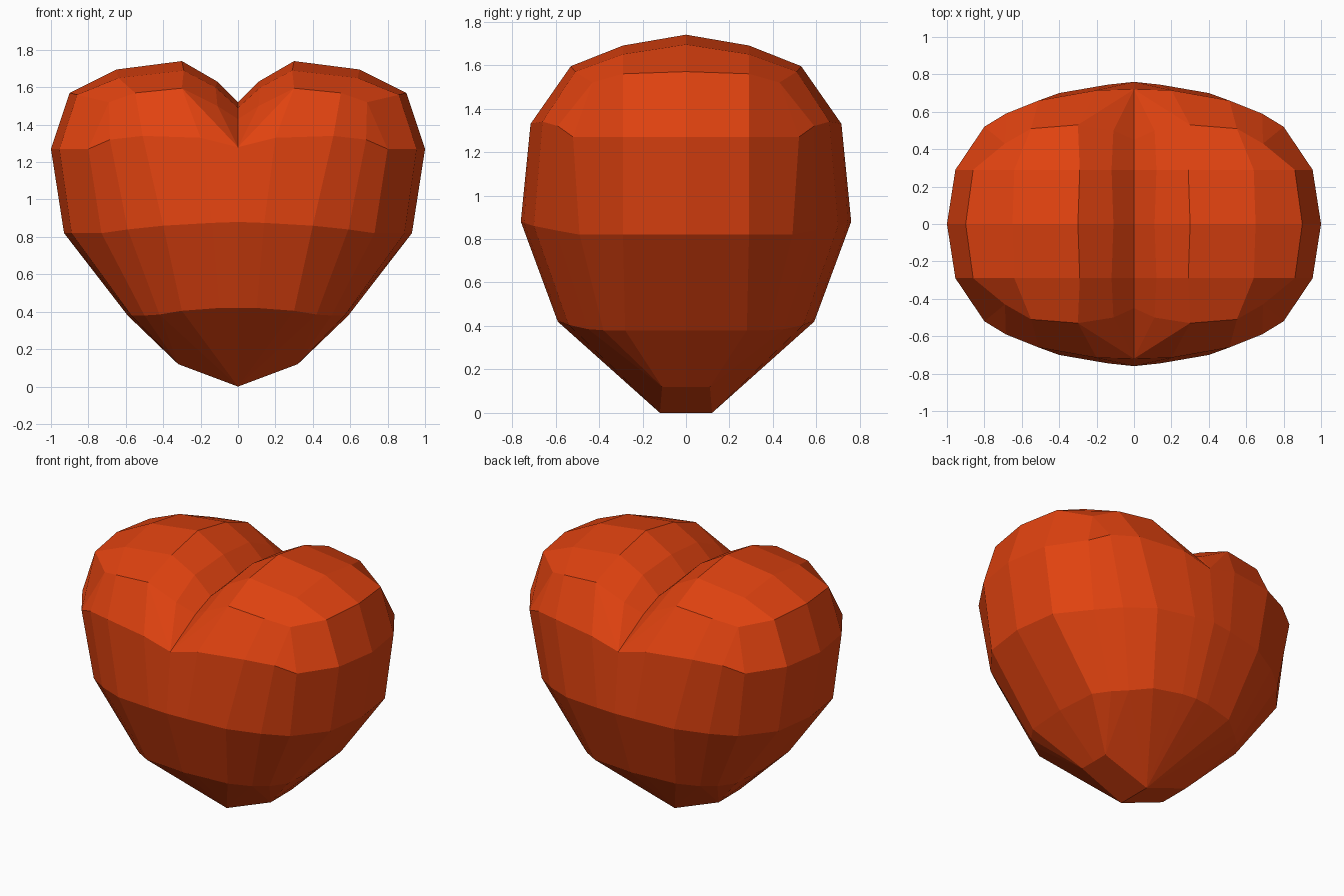
import bpy, bmesh

if "Cube" in bpy.data.objects:
    bpy.data.objects.remove(bpy.data.objects["Cube"])

# One quarter of the heart (x >= 0, y <= 0), mirrored to the other three
mat = bpy.data.materials.new("heart red")
mat.diffuse_color = (0.75, 0.055, 0.005, 1)
mat.use_nodes = True
mat.node_tree.nodes["Principled BSDF"].inputs["Base Color"].default_value = mat.diffuse_color

# Body rings, from the front centre round to the side
low = [(0, -.59, .42), (.1, -.58, .42), (.3, -.54, .405), (.42, -.45, .385),
       (.5, -.38, .38), (.57, -.28, .38), (.59, 0, .38)]
mid = [(0, -.76, .88), (.14, -.745, .875), (.4, -.70, .86), (.59, -.60, .84),
       (.73, -.49, .82), (.89, -.29, .82), (.93, 0, .82)]
high = [(0, -.72, 1.28), (.2, -.715, 1.33), (.51, -.66, 1.34), (.685, -.59, 1.32),
        (.80, -.52, 1.27), (.955, -.29, 1.27), (1, 0, 1.27)]
# Lobe rows, from the cleft outwards
rim = [(0, -.45, 1.43), (.11, -.5, 1.5), (.3, -.53, 1.595), (.55, -.51, 1.57), (.69, -.43, 1.52)]
lobe = [(0, -.29, 1.49), (.12, -.29, 1.6), (.29, -.29, 1.69), (.64, -.29, 1.65), (.86, -.29, 1.56)]
crest = [(0, 0, 1.52), (.11, 0, 1.63), (.3, 0, 1.74), (.65, 0, 1.695), (.9, 0, 1.57)]
# Bottom ridge
foot = [(0, -.12, 0), (.32, -.11, .12), (.32, 0, .12), (0, 0, 0)]

bm = bmesh.new()
L, M, H, R, B, C, F = [[bm.verts.new(p) for p in row]
                       for row in (low, mid, high, rim, lobe, crest, foot)]


def strip(a, b):
    for i in range(len(a) - 1):
        bm.faces.new((a[i], a[i + 1], b[i + 1], b[i]))


strip(L, M)
strip(M, H)
strip(R, B)
strip(B + [H[5]], C + [H[6]])

# Front of the lobe, fanning from the cleft
for f in ((H[0], R[1], R[0]), (H[0], R[2], R[1]), (H[0], H[1], R[2]),
          (H[1], H[2], R[3], R[2]), (H[2], H[3], R[4], R[3]),
          (H[3], H[4], R[4]), (H[4], H[5], B[4], R[4])):
    bm.faces.new(f)

# Pointed bottom
for i in range(3):
    bm.faces.new((F[0], L[i + 1], L[i]))
bm.faces.new((F[0], F[1], L[3]))
for i in (3, 4):
    bm.faces.new((F[1], L[i + 1], L[i]))
bm.faces.new((F[1], F[2], L[6], L[5]))
bm.faces.new((F[0], F[3], F[2], F[1]))

# Mirror in x then y, weld the seams
for axis in (0, 1):
    dup = bmesh.ops.duplicate(bm, geom=bm.verts[:] + bm.edges[:] + bm.faces[:])["geom"]
    for v in dup:
        if isinstance(v, bmesh.types.BMVert):
            v.co[axis] *= -1
    bmesh.ops.remove_doubles(bm, verts=bm.verts[:], dist=0.001)
bmesh.ops.recalc_face_normals(bm, faces=bm.faces[:])

me = bpy.data.meshes.new("heart")
bm.to_mesh(me)
bm.free()
me.materials.append(mat)
bpy.context.collection.objects.link(bpy.data.objects.new("heart", me))
